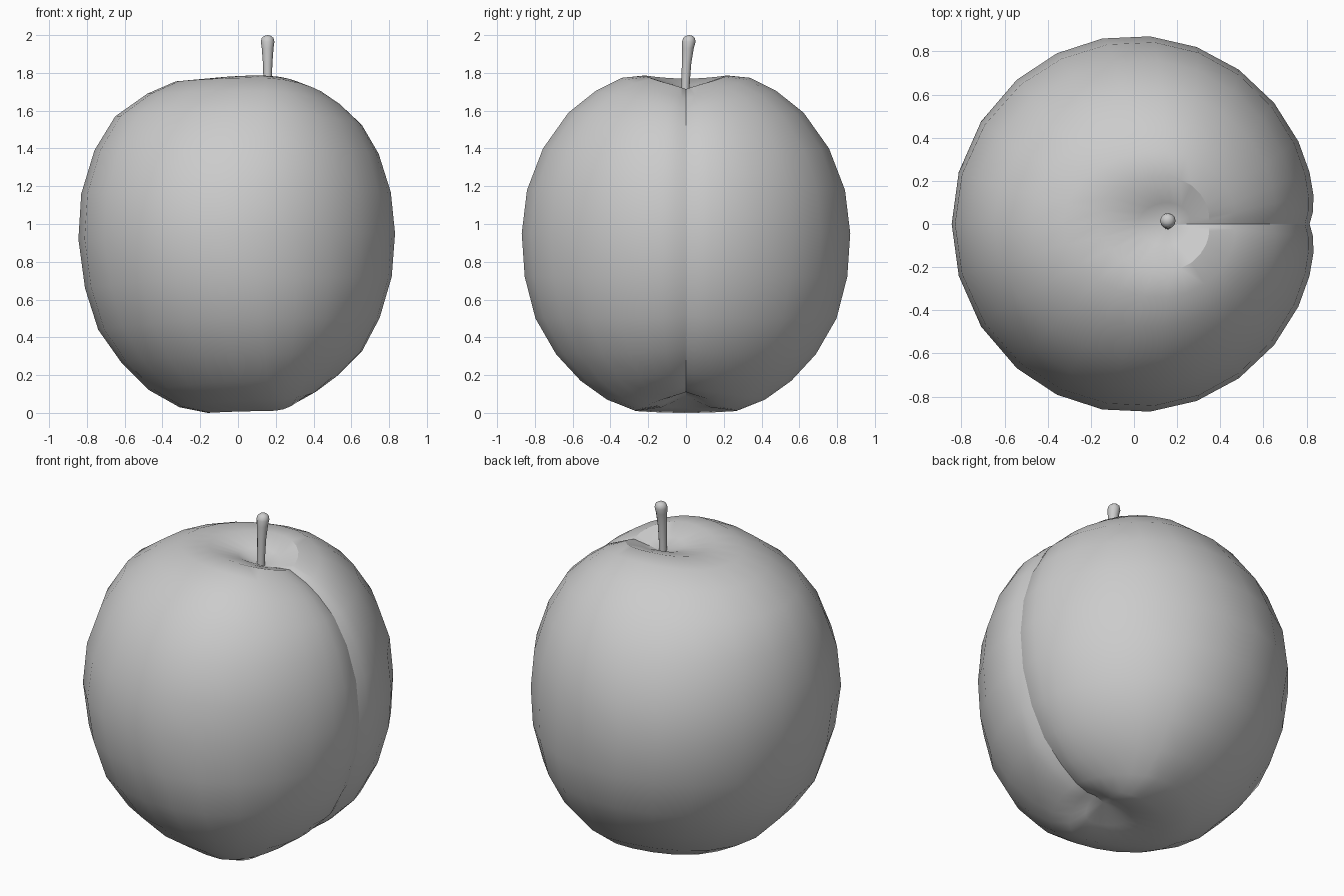
import bpy
from math import sin, cos, exp, radians, pi
from mathutils import Vector

if "Cube" in bpy.data.objects:
    bpy.data.objects.remove(bpy.data.objects["Cube"])


def loft(name, rings, start, end, sharp):
    """Skin closed rings of points, with a tip point at each end."""
    n = len(rings[0])
    verts = [p for ring in rings for p in ring] + [start, end]
    a, b = len(verts) - 2, len(verts) - 1
    last = (len(rings) - 1) * n
    faces = []
    for j in range(n):
        k = (j + 1) % n
        faces.append((a, j, k))
        faces.append((b, last + k, last + j))
        for i in range(len(rings) - 1):
            faces.append((i * n + j, (i + 1) * n + j, (i + 1) * n + k, i * n + k))
    mesh = bpy.data.meshes.new(name)
    mesh.from_pydata([tuple(v) for v in verts], [], faces)
    obj = bpy.data.objects.new(name, mesh)
    bpy.context.collection.objects.link(obj)
    bpy.ops.object.select_all(action='DESELECT')
    obj.select_set(True)
    bpy.context.view_layer.objects.active = obj
    bpy.ops.object.mode_set(mode='EDIT')
    bpy.ops.mesh.select_all(action='SELECT')
    bpy.ops.mesh.normals_make_consistent(inside=False)
    bpy.ops.object.mode_set(mode='OBJECT')
    bpy.ops.object.shade_smooth_by_angle(angle=radians(sharp))
    return obj


# Fruit outlines, top to bottom: left x,z / right x,z / half width y,z
PROFILE = [
    (0.02, 1.735, 0.27, 1.735, 0.10, 1.745),
    (-0.16, 1.77, 0.36, 1.745, 0.22, 1.787),
    (-0.33, 1.755, 0.48, 1.69, 0.34, 1.775),
    (-0.48, 1.69, 0.56, 1.635, 0.48, 1.705),
    (-0.65, 1.57, 0.67, 1.53, 0.625, 1.59),
    (-0.76, 1.39, 0.76, 1.375, 0.76, 1.40),
    (-0.83, 1.16, 0.825, 1.17, 0.845, 1.18),
    (-0.845, 0.92, 0.848, 0.95, 0.873, 0.95),
    (-0.81, 0.66, 0.83, 0.72, 0.857, 0.72),
    (-0.74, 0.44, 0.765, 0.50, 0.80, 0.50),
    (-0.62, 0.27, 0.67, 0.32, 0.69, 0.31),
    (-0.47, 0.12, 0.54, 0.19, 0.56, 0.17),
    (-0.31, 0.03, 0.43, 0.11, 0.42, 0.07),
    (-0.16, 0.0, 0.35, 0.08, 0.27, 0.01),
    (0.05, 0.03, 0.29, 0.08, 0.13, 0.03),
]
TOP, BOTTOM = Vector((0.16, 0, 1.69)), Vector((0.22, 0, 0.09))
CORE = Vector((0, 0, 0.9))

# Denser columns around the crease on the right side
half = [4, 9, 16, 26, 40, 55, 70, 85, 100, 115, 130, 147, 164]
angles = [0] + half + [180] + [360 - a for a in reversed(half)]

rings = []
for i, (xl, zl, xr, zr, yf, zf) in enumerate(PROFILE):
    mid = TOP.lerp(BOTTOM, i / (len(PROFILE) - 1)).x
    # keep the widest rings centred, the ends around the stem and tip
    mid *= abs(i - 7) / 7
    ring = []
    for a in angles:
        c, s = cos(radians(a)), sin(radians(a))
        x_end, z_end = (xr, zr) if c > 0 else (xl, zl)
        p = Vector((mid + abs(c) * (x_end - mid), yf * s,
                    c * c * z_end + s * s * zf))
        if c > 0:
            depth = 0.034 * exp(-abs(p.y) / 0.08)
            p += (CORE - p).normalized() * depth
        ring.append(p)
    rings.append(ring)
loft("fruit", rings, TOP, BOTTOM, 30)

# Stem: height, lean, radius
STEM = [(1.64, -0.004, 0.022), (1.75, -0.002, 0.022), (1.85, 0.003, 0.025),
        (1.93, 0.010, 0.031), (1.965, 0.015, 0.036), (1.985, 0.016, 0.031),
        (1.996, 0.017, 0.018)]
stem_rings = [[Vector((0.157 + r * cos(j * pi / 6), y + r * sin(j * pi / 6), z))
               for j in range(12)] for z, y, r in STEM]
loft("stem", stem_rings, Vector((0.157, -0.004, 1.63)),
     Vector((0.157, 0.017, 2.0)), 60)
